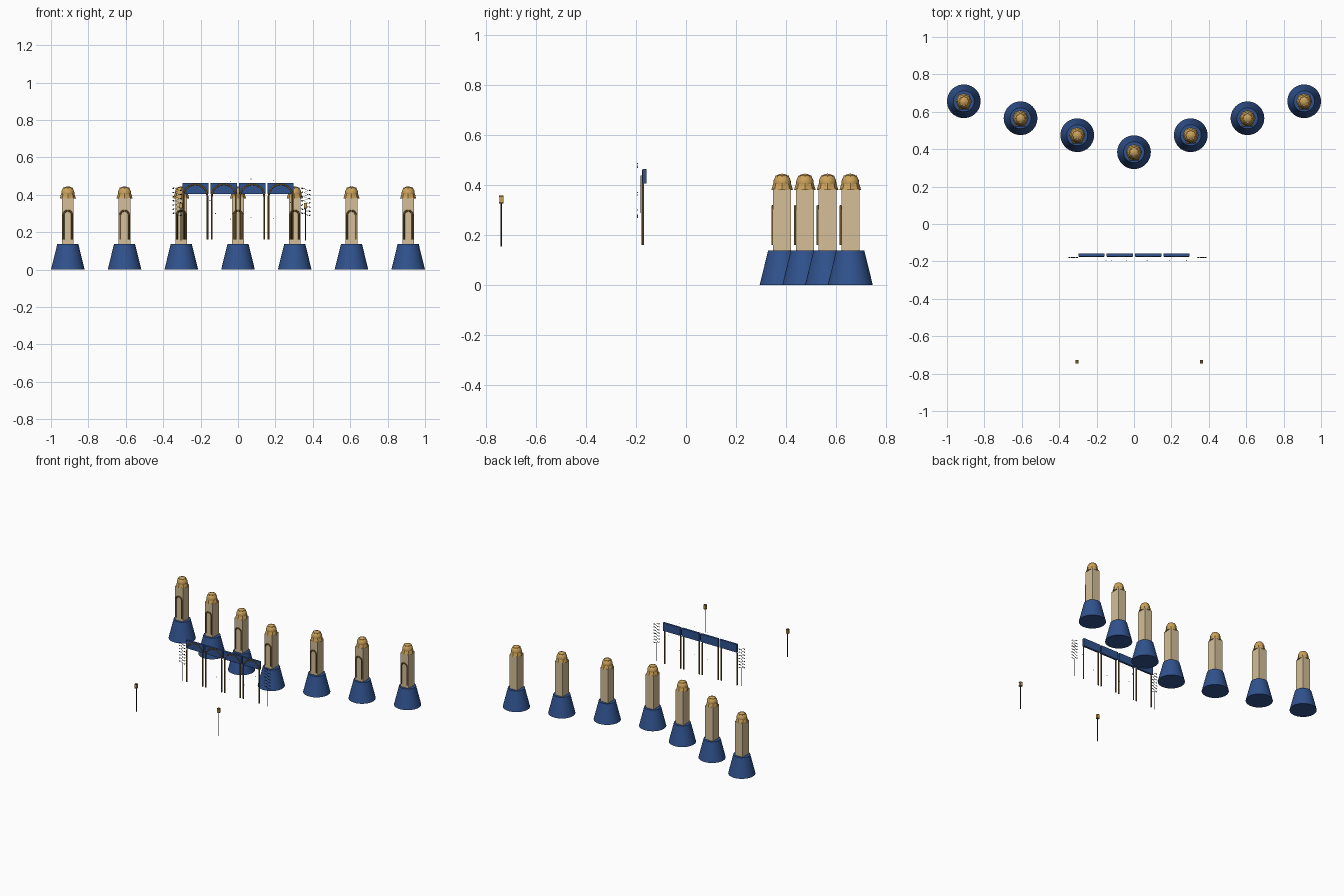
import bpy, math, random

if "Cube" in bpy.data.objects:
    bpy.data.objects.remove(bpy.data.objects["Cube"])

random.seed(4)


def mat(name, r, g, b):
    m = bpy.data.materials.new(name)
    m.diffuse_color = (r, g, b, 1)
    m.use_nodes = True
    m.node_tree.nodes["Principled BSDF"].inputs["Base Color"].default_value = m.diffuse_color
    return m


BLUE = mat("blue", 0.03, 0.085, 0.27)
CREAM = mat("cream", 0.66, 0.52, 0.31)
GOLD = mat("gold", 0.6, 0.36, 0.1)
BRONZE = mat("bronze", 0.16, 0.095, 0.025)
DARK = mat("dark", 0.02, 0.025, 0.02)


def finish(name, material, smooth=False):
    o = bpy.context.object
    o.name = name
    o.data.materials.append(material)
    if smooth:
        bpy.ops.object.shade_smooth_by_angle()
    return o


def box(name, loc, size, material):
    bpy.ops.mesh.primitive_cube_add(size=1, location=loc)
    bpy.context.object.scale = size
    bpy.ops.object.transform_apply(location=False, rotation=False, scale=True)
    return finish(name, material)


def cone(name, x, y, z0, z1, r0, r1, sides, material, smooth=False):
    bpy.ops.mesh.primitive_cone_add(vertices=sides, radius1=r0, radius2=r1,
                                    depth=z1 - z0, location=(x, y, (z0 + z1) / 2))
    return finish(name, material, smooth)


def tube(name, points, radius, material):
    c = bpy.data.curves.new(name, "CURVE")
    c.dimensions = "3D"
    c.bevel_depth = radius
    c.bevel_resolution = 1
    c.use_fill_caps = True
    s = c.splines.new("POLY")
    s.points.add(len(points) - 1)
    for p, co in zip(s.points, points):
        p.co = (*co, 1)
    o = bpy.data.objects.new(name, c)
    bpy.context.collection.objects.link(o)
    c.materials.append(material)
    return o


def arch(name, x, y, z0, spring, half, radius):
    pts = [(x - half, y, z0)]
    for i in range(17):
        a = math.pi * (1 - i / 16)
        pts.append((x + half * math.cos(a), y, spring + half * math.sin(a)))
    pts.append((x + half, y, z0))
    tube(name, pts, radius, BRONZE)


# Seven towers in a V
for i in range(-3, 4):
    x, y = i * 0.3033, 0.384 + abs(i) * 0.0907
    cone("tower_base", x, y, 0, 0.138, 0.09, 0.056, 40, BLUE, True)
    box("tower_shaft", (x, y, 0.26), (0.062, 0.072, 0.246), CREAM)
    cone("tower_roof", x, y, 0.38, 0.438, 0.043, 0.026, 8, GOLD)
    bpy.ops.mesh.primitive_uv_sphere_add(segments=20, ring_count=12, radius=0.035,
                                         location=(x, y, 0.41))
    finish("tower_dome", GOLD, True)
    arch("tower_arch", x, y - 0.039, 0.16, 0.292, 0.023, 0.005)

# Arcade screen of four bays
for i in range(4):
    x = (i - 1.5) * 0.152
    box("arcade_panel", (x, -0.166, 0.434), (0.14, 0.015, 0.058), BLUE)
    arch("arcade_arch", x, -0.172, 0.16, 0.392, 0.064, 0.005)

# Climbing vines beside the arcade
for vx in (-0.325, 0.363):
    n = 14
    path = [(vx + 0.012 * (-1) ** k, -0.179, 0.29 + 0.145 * k / (n - 1)) for k in range(n)]
    tube("vine_stem", path, 0.0018, DARK)
    for k, (px, py, pz) in enumerate(path):
        bpy.ops.mesh.primitive_ico_sphere_add(
            subdivisions=1, radius=0.006,
            location=(px + 0.008 * (-1) ** k, py, pz))
        o = bpy.context.object
        o.scale = (1.2, 0.4, 0.6)
        o.rotation_euler.y = random.uniform(-0.8, 0.8)
        finish("vine_leaf", DARK)
    # hanging stem under the leaves
    tube("vine_root", [(vx, -0.179, 0.16), (vx, -0.179, 0.29)], 0.0018, DARK)

# Floating sparks in front of the arcade
for x, z in ((-0.15, 0.37), (-0.12, 0.30), (-0.04, 0.27), (-0.04, 0.47),
             (0.07, 0.485), (0.07, 0.28), (0.19, 0.275), (0.19, 0.475), (0.28, 0.36)):
    bpy.ops.mesh.primitive_ico_sphere_add(subdivisions=1, radius=0.003,
                                          location=(x, -0.194, z))
    finish("spark", GOLD)

# Two lamps at the front
for x in (-0.305, 0.361):
    cone("lamp_pole", x, -0.737, 0.155, 0.33, 0.003, 0.003, 8, DARK)
    box("lamp_lantern", (x, -0.737, 0.342), (0.016, 0.016, 0.026), GOLD)
    for z in (0.329, 0.355):
        box("lamp_rim", (x, -0.737, z), (0.018, 0.018, 0.005), BRONZE)
